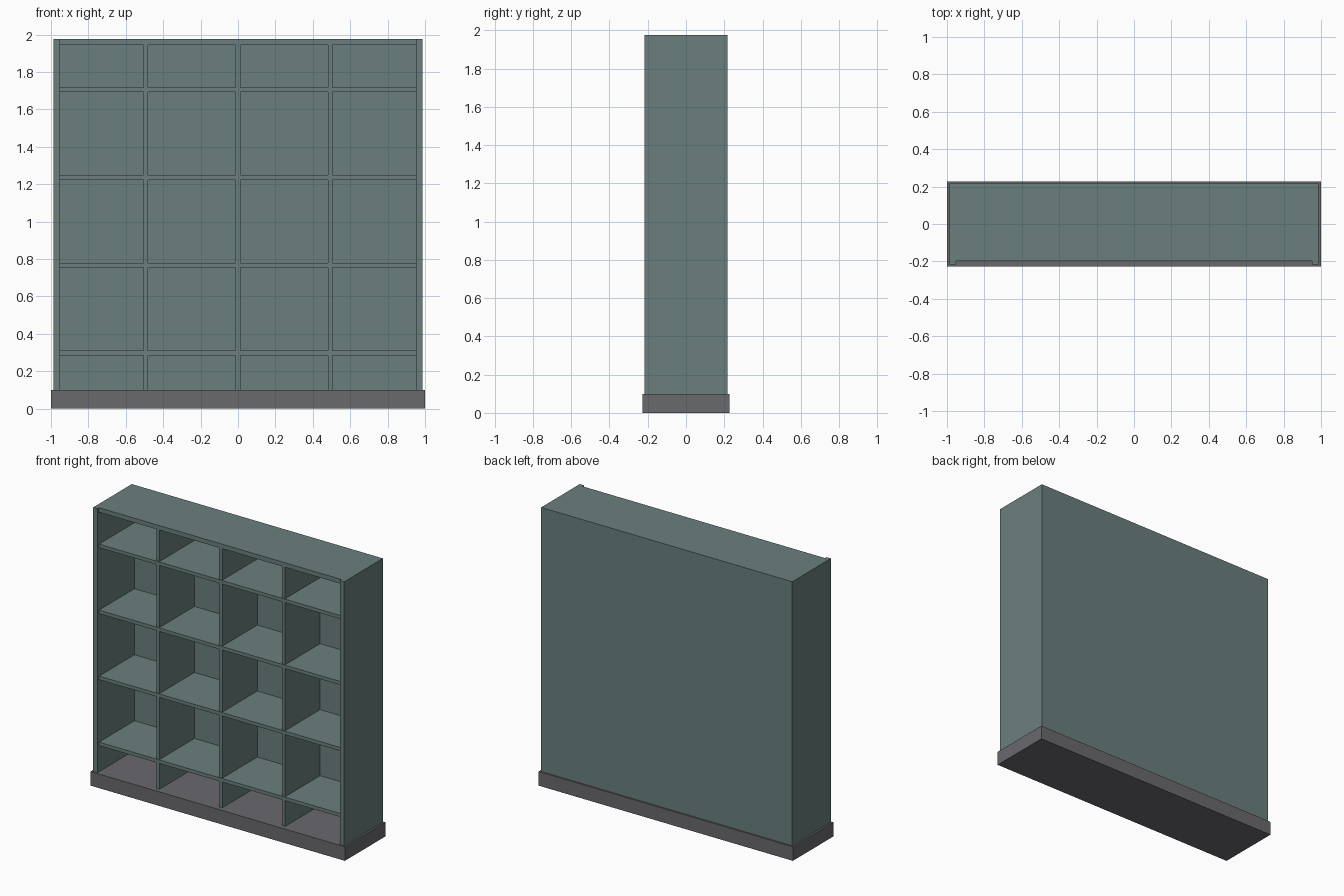
import bpy

if "Cube" in bpy.data.objects:
    bpy.data.objects.remove(bpy.data.objects["Cube"])


def material(name, rgb):
    mat = bpy.data.materials.new(name)
    mat.diffuse_color = (*rgb, 1)
    mat.use_nodes = True
    mat.node_tree.nodes["Principled BSDF"].inputs["Base Color"].default_value = mat.diffuse_color
    return mat


GREEN = material("grey_green_paint", (0.142, 0.212, 0.206))
GREY = material("plinth_grey", (0.143, 0.138, 0.152))


def box(name, x, y, z, mat=GREEN):
    """Box from (min, max) ranges on each axis."""
    bpy.ops.mesh.primitive_cube_add(size=1, location=[(a + b) / 2 for a, b in (x, y, z)])
    ob = bpy.context.object
    ob.name = name
    ob.scale = [b - a for a, b in (x, y, z)]
    bpy.ops.object.transform_apply(location=False, rotation=False, scale=True)
    ob.data.materials.append(mat)
    return ob


W, INNER = 0.987, 0.953        # outer and inner half widths
FRONT, BACK = -0.217, 0.217    # case depth
SHELF_Y = (-0.199, 0.199)      # shelves sit back from the side fronts
DIVIDER_Y = (-0.194, 0.199)    # dividers sit just behind the shelf fronts
BASE, TOP, TOP_UNDER = 0.10, 1.976, 1.944
T = 0.025                      # shelf and divider thickness

# Plinth
box("plinth", (-1, 1), (-0.228, 0.228), (0, BASE), GREY)

# Outer case
box("side_left", (-W, -INNER), (FRONT, BACK), (BASE, TOP))
box("side_right", (INNER, W), (FRONT, BACK), (BASE, TOP))
box("back_panel", (-INNER, INNER), (SHELF_Y[1], BACK), (BASE, TOP))
box("top_panel", (-INNER, INNER), SHELF_Y, (TOP_UNDER, TOP))

# Shelves
shelves = [0.298 + 0.469 * i for i in range(4)]
for i, z in enumerate(shelves):
    box(f"shelf_{i + 1}", (-INNER, INNER), SHELF_Y, (z - T / 2, z + T / 2))

# Upright dividers, one piece per bay
lows = [BASE] + [z + T / 2 for z in shelves]
highs = [z - T / 2 for z in shelves] + [TOP_UNDER]
for row, span in enumerate(zip(lows, highs)):
    for col, x in enumerate((-0.494, 0, 0.494)):
        box(f"divider_{row + 1}_{col + 1}", (x - T / 2, x + T / 2), DIVIDER_Y, span)
